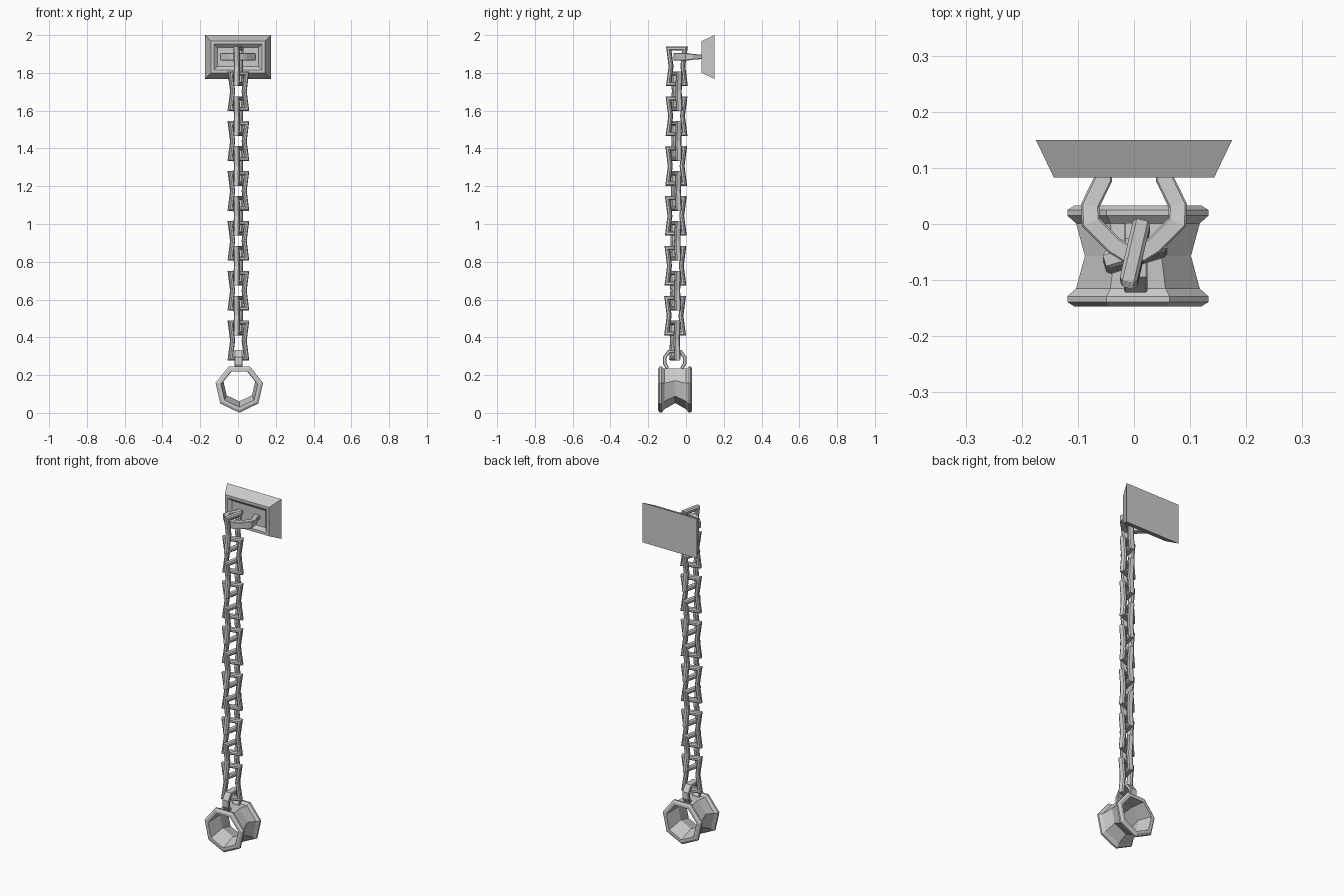
import bpy, bmesh, math
from mathutils import Vector

if "Cube" in bpy.data.objects:
    bpy.data.objects.remove(bpy.data.objects["Cube"])


def make(name, rings, closed):
    """Skin a list of vertex rings; join ends if closed, otherwise cap them."""
    bm = bmesh.new()
    vr = [[bm.verts.new(p) for p in r] for r in rings]
    n, k = len(vr), len(vr[0])
    for i in range(n if closed else n - 1):
        a, b = vr[i], vr[(i + 1) % n]
        for j in range(k):
            bm.faces.new((a[j], a[(j + 1) % k], b[(j + 1) % k], b[j]))
    if not closed:
        bm.faces.new(vr[0])
        bm.faces.new(vr[-1])
    bmesh.ops.recalc_face_normals(bm, faces=bm.faces)
    me = bpy.data.meshes.new(name)
    bm.to_mesh(me)
    bm.free()
    ob = bpy.data.objects.new(name, me)
    bpy.context.collection.objects.link(ob)
    return ob


def bar(name, path, t, depths, origin, U, V, closed, c=0.006):
    """Mitred chamfered bar along a flat path; t = half thickness in the plane."""
    U, V, O = Vector(U), Vector(V), Vector(origin)
    W = U.cross(V)
    pts = [Vector(p) for p in path]
    n = len(pts)
    rings = []
    for i, p in enumerate(pts):
        prev = pts[i - 1] if closed or i else None
        nxt = pts[(i + 1) % n] if closed or i < n - 1 else None
        d1 = (p - prev).normalized() if prev is not None else (nxt - p).normalized()
        d2 = (nxt - p).normalized() if nxt is not None else d1
        n1, n2 = Vector((-d1.y, d1.x)), Vector((-d2.y, d2.x))
        m = (n1 + n2) / (1 + n1.dot(n2))
        h = depths[i]
        sec = [(t, h - c), (t - c, h), (c - t, h), (-t, h - c),
               (-t, c - h), (c - t, -h), (t - c, -h), (t, c - h)]
        ring = []
        for a, b in sec:
            q = p + m * a
            ring.append(O + U * q.x + V * q.y + W * b)
        rings.append(ring)
    return make(name, rings, closed)


def mirrored(half):
    return half + [(-x, y) for x, y in reversed(half) if x != 0]


# wall plate: tapered slab with a stepped recess in its front
plate = [(0.15, 0.175, 0.116), (0.083, 0.143, 0.084), (0.083, 0.127, 0.068), (0.10, 0.108, 0.05)]
make("wall_plate", [[(sx * hx, y, 1.884 + sz * hz)
                     for sx, sz in ((-1, -1), (1, -1), (1, 1), (-1, 1))]
                    for y, hx, hz in plate], False)

# staple holding the chain
staple = mirrored([(-0.055, 0.105), (-0.055, 0.08), (-0.078, 0.033), (-0.077, 0.003),
                   (-0.036, -0.038), (-0.015, -0.051)])
hs = [0.012, 0.012, 0.015, 0.02, 0.02, 0.02]
bar("staple", staple, 0.016, hs + hs[::-1], (0, 0, 1.885), (1, 0, 0), (0, 1, 0), False, 0.003)

# chain: twelve waisted links, alternately turned
link = [(0.0445, 0.094), (0.032, 0), (0.0445, -0.094),
        (-0.0445, -0.094), (-0.032, 0), (-0.0445, 0.094)]
for i in range(12):
    a = math.radians(17 if i % 2 else 77)
    bar("chain_link", link, 0.011, [0.016] * 6,
        (0.002, -0.048 - 0.001 * i, 1.835 - 0.132 * i),
        (math.cos(a), math.sin(a), 0), (0, 0, 1), True)

# loop on top of the cuff
loop = mirrored([(-0.038, 0.235), (-0.053, 0.262), (-0.053, 0.294), (-0.03, 0.325)])
bar("cuff_loop", loop, 0.009, [0.021] * 8, (0.003, -0.06, 0), (0, 1, 0), (0, 0, 1), False, 0.003)

# seven-sided cuff with flared rims and a raised waist
prof = [(-0.09, 0.116, 0.13), (-0.082, 0.129, 0.13), (-0.072, 0.129, 0.13), (-0.058, 0.113, 0.132),
        (0, 0.097, 0.149),
        (0.058, 0.113, 0.132), (0.072, 0.129, 0.13), (0.082, 0.129, 0.13), (0.09, 0.116, 0.13),
        (0.09, 0.1, 0.13), (0, 0.086, 0.147), (-0.09, 0.1, 0.13)]
make("cuff", [[(0.007 + r * math.sin(k * math.tau / 7), -0.057 + y, cz - r * math.cos(k * math.tau / 7))
               for k in range(7)] for y, r, cz in prof], True)
